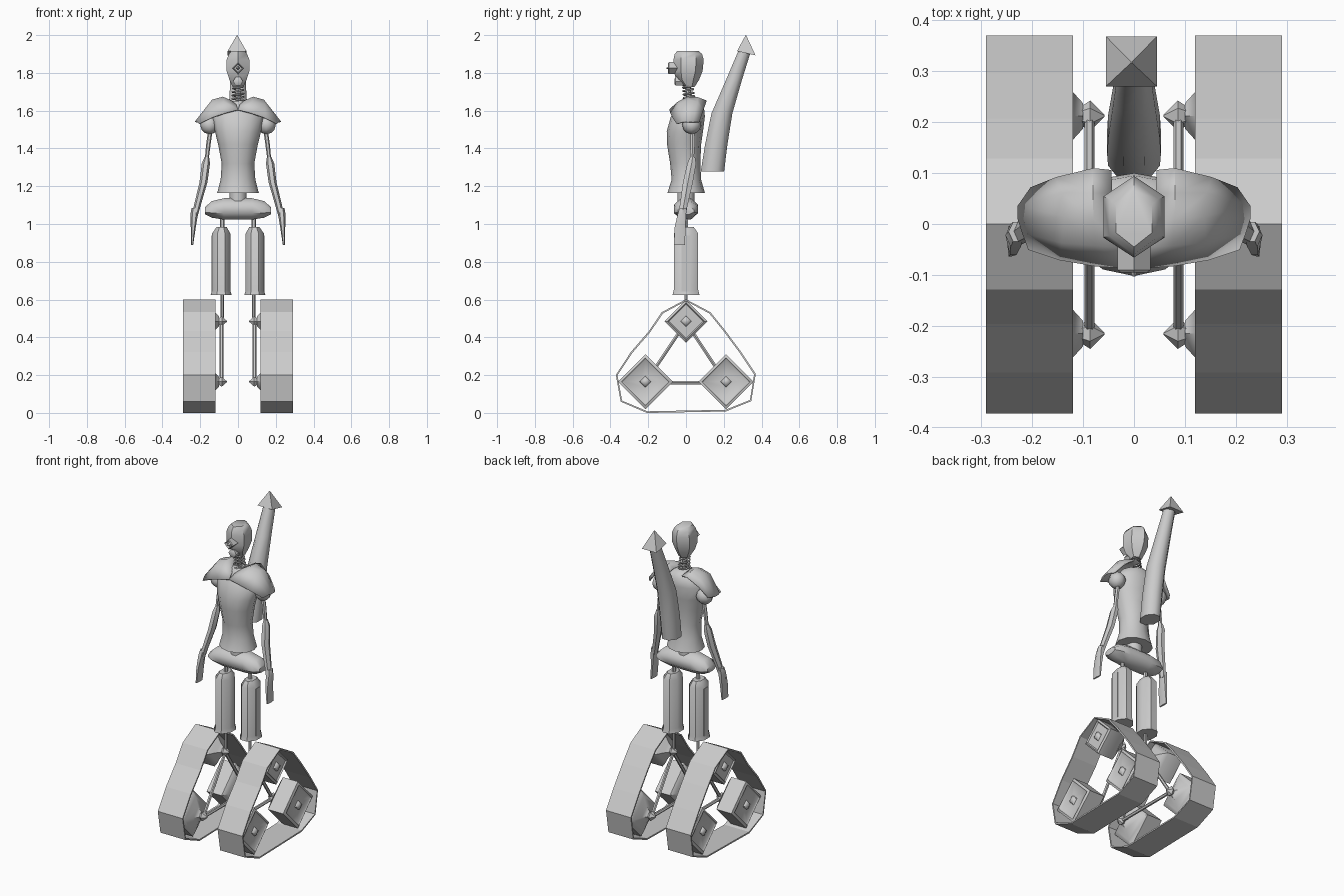
import bpy, bmesh, math
from mathutils import Vector

if "Cube" in bpy.data.objects:
    bpy.data.objects.remove(bpy.data.objects["Cube"])


def finish(name, bm, mirror=False, angle=40, solid=0):
    bmesh.ops.recalc_face_normals(bm, faces=bm.faces)
    me = bpy.data.meshes.new(name)
    bm.to_mesh(me)
    bm.free()
    ob = bpy.data.objects.new(name, me)
    bpy.context.collection.objects.link(ob)
    if angle:
        me.shade_smooth()
        me.set_sharp_from_angle(angle=math.radians(angle))
    if solid:
        m = ob.modifiers.new("thickness", 'SOLIDIFY')
        m.thickness = solid
        m.offset = 0
    if mirror:
        m = ob.modifiers.new("mirror", 'MIRROR')
        m.use_mirror_merge = False
    return ob


def skin(name, rings, **kw):
    """Closed rings of points bridged in order, ends capped."""
    bm = bmesh.new()
    vs = [[bm.verts.new(p) for p in r] for r in rings]
    n = len(vs[0])
    for a, b in zip(vs, vs[1:]):
        for i in range(n):
            bm.faces.new((a[i], a[(i + 1) % n], b[(i + 1) % n], b[i]))
    bm.faces.new(vs[0])
    bm.faces.new(vs[-1])
    return finish(name, bm, **kw)


def stack(name, axis, rows, n, phase=0.0, **kw):
    """Rows of (position on axis, centre 1, centre 2, radius 1, radius 2)."""
    rings = []
    for a, c1, c2, r1, r2 in rows:
        ring = []
        for i in range(n):
            t = 2 * math.pi * (i + phase) / n
            p, q = c1 + r1 * math.cos(t), c2 + r2 * math.sin(t)
            ring.append((p, q, a) if axis == 'z' else (a, p, q))
        rings.append(ring)
    return skin(name, rings, **kw)


def rod(name, a, b, r, n=6, **kw):
    a, b = Vector(a), Vector(b)
    q = (b - a).to_track_quat('Z', 'Y')
    rings = [[c + q @ Vector((r * math.cos(2 * math.pi * i / n), r * math.sin(2 * math.pi * i / n), 0))
              for i in range(n)] for c in (a, b)]
    return skin(name, rings, **kw)


# Crawler tracks: thin faceted belts
outline = [(0, .597), (.126, .53), (.203, .435), (.292, .315), (.365, .205), (.342, .065), (.21, .012),
           (-.205, .004), (-.342, .062), (-.367, .2), (-.288, .32), (-.193, .43), (-.125, .53)]
bm = bmesh.new()
belt = [[bm.verts.new((x, y, z)) for y, z in outline] for x in (.12, .29)]
for i in range(len(outline)):
    j = (i + 1) % len(outline)
    bm.faces.new((belt[0][i], belt[0][j], belt[1][j], belt[1][i]))
finish("track_belt", bm, mirror=True, angle=0, solid=.009)

# Diamond wheels, joints and the triangular bogie frame
hubs = [(0, .485, .113), (-.215, .165, .145), (.212, .165, .145)]
for y, z, r in hubs:
    prof = [(.1, .025), (.12, .047), (.14, r * .75), (.16, r), (.262, r), (.27, r * .87),
            (.262, r * .8), (.262, .03), (.275, .022), (.28, .004)]
    stack("track_wheel", 'x', [(x, y, z, q, q) for x, q in prof], 4, mirror=True, angle=50)
    stack("wheel_joint", 'x', [(.058, y, z, .002, .002), (.086, y, z, .03, .03), (.114, y, z, .012, .012)],
          6, mirror=True)
for i in range(3):
    (y0, z0, _), (y1, z1, _) = hubs[i], hubs[(i + 1) % 3]
    rod("bogie_strut", (.087, y0, z0 - .005), (.087, y1, z1 - .005), .01, mirror=True)

# Legs
rod("shin_rod", (.083, 0, .485), (.083, 0, .65), .009, mirror=True)
rod("hip_rod", (.083, 0, .96), (.083, 0, 1.05), .012, mirror=True)
stack("thigh", 'z', [(.625, .089, 0, .06, .077), (.65, .089, 0, .052, .07), (.95, .089, 0, .052, .07),
                     (.983, .087, 0, .03, .045)], 8, .5, mirror=True)
bpy.ops.mesh.primitive_cube_add(size=1, location=(.134, 0, .79))
panel = bpy.context.object
panel.name = "thigh_panel"
panel.scale = (.01, .045, .3)
bpy.ops.object.transform_apply(location=True, rotation=False, scale=True)
panel.modifiers.new("mirror", 'MIRROR')

# Pelvis and waist
half = [(.175, 1.07, .045, .02), (.14, 1.077, .064, .047), (.075, 1.08, .068, .061)]
rows = [(-x, 0, z, ry, rz) for x, z, ry, rz in half] + [(x, 0, z, ry, rz) for x, z, ry, rz in reversed(half)]
stack("pelvis", 'x', rows, 8, .5, angle=50)
rod("waist", (0, 0, 1.1), (0, 0, 1.2), .046, 10)

# Torso
torso = [(1.165, .11, -.098, .1), (1.235, .092, -.076, .08), (1.32, .086, -.084, .076), (1.42, .105, -.1, .08),
         (1.49, .122, -.102, .09), (1.57, .138, -.08, .1), (1.62, .1, -.045, .095), (1.65, .045, -.025, .065)]
stack("torso", 'z', [(z, 0, (f + b) / 2, w, (b - f) / 2) for z, w, f, b in torso], 12, angle=50)

# Shoulder mantle plates: front, crown and back points at each station
stations = [
    [(0, -.085, 1.605), (.01, -.045, 1.63), (.035, .0, 1.65), (.045, .06, 1.65), (.045, .105, 1.645)],
    [(.075, -.08, 1.585), (.075, -.04, 1.645), (.08, .01, 1.67), (.08, .06, 1.668), (.08, .108, 1.65)],
    [(.145, -.068, 1.56), (.14, -.035, 1.63), (.135, .015, 1.655), (.14, .06, 1.645), (.15, .09, 1.6)],
    [(.205, -.048, 1.53), (.217, -.015, 1.54), (.225, .01, 1.54), (.225, .035, 1.54), (.2, .07, 1.54)]]
bm = bmesh.new()
g = [[bm.verts.new(p) for p in s] for s in stations]
for a, b in zip(g, g[1:]):
    for i in range(4):
        bm.faces.new((a[i], a[i + 1], b[i + 1], b[i]))
finish("shoulder_mantle", bm, mirror=True, solid=.008)

# Arms
bm = bmesh.new()
bmesh.ops.create_uvsphere(bm, u_segments=8, v_segments=6, radius=.05)
bmesh.ops.translate(bm, verts=bm.verts, vec=(.15, .03, 1.525))
finish("shoulder_ball", bm, mirror=True, angle=60)
stack("upper_arm", 'z', [(1.51, .145, .035, .009, .009), (1.47, .15, .035, .012, .013),
                         (1.42, .157, .035, .012, .014), (1.3, .17, .03, .009, .01)], 6, mirror=True)
stack("forearm", 'z', [(1.355, .165, .035, .012, .015), (1.32, .17, .03, .022, .027), (1.22, .183, .01, .021, .03),
                       (1.1, .215, -.012, .018, .024), (1.05, .226, -.02, .015, .022)], 6, mirror=True)
stack("hand", 'z', [(1.085, .228, -.015, .018, .022), (1.05, .232, -.022, .02, .026), (.98, .237, -.032, .013, .033),
                    (.89, .243, -.034, .006, .034)], 6, mirror=True)

# Coiled neck around a core
rod("neck_core", (0, .02, 1.62), (0, .008, 1.76), .014, 8)
cu = bpy.data.curves.new("neck_spring", 'CURVE')
cu.dimensions = '3D'
cu.bevel_depth = .005
cu.bevel_resolution = 0
sp = cu.splines.new('POLY')
N = 60
sp.points.add(N)
for i in range(N + 1):
    t = i / N
    a = 2 * math.pi * 6 * t
    r = .033 - .006 * t
    sp.points[i].co = (r * math.cos(a), .02 - .012 * t + r * math.sin(a), 1.635 + .11 * t, 1)
bpy.context.collection.objects.link(bpy.data.objects.new("neck_spring", cu))

# Six-sided head, mouth piece and single eye
head = [(1.725, .028, -.01, .045), (1.765, .046, -.052, .07), (1.81, .06, -.065, .088),
        (1.87, .06, -.066, .094), (1.9, .048, -.06, .085), (1.917, .035, -.045, .065)]
stack("head", 'z', [(z, 0, (f + b) / 2, w / .866, (b - f) / 2) for z, w, f, b in head], 6, .5, angle=50)


def facing_front(name, prof, z, n):
    skin(name, [[(r * math.cos(2 * math.pi * i / n), y, z + r * math.sin(2 * math.pi * i / n))
                 for i in range(n)] for y, r in prof])


facing_front("eye_socket", [(-.03, .032), (-.09, .032), (-.095, .026), (-.08, .022), (-.08, .012), (-.103, .003)],
             1.825, 4)
facing_front("mouth_piece", [(-.01, .026), (-.055, .026), (-.06, .018)], 1.755, 6)

# Smokestack on the back with a pyramid cap
stack("back_stack", 'z', [(1.278, 0, .14, .055, .067), (1.42, 0, .16, .057, .064), (1.585, 0, .19, .055, .06),
                          (1.76, 0, .253, .044, .046), (1.92, 0, .312, .034, .036)], 8, .5, angle=50)
base = [(-.055, .27, 1.915), (.045, .27, 1.915), (.045, .368, 1.893), (-.055, .368, 1.893)]
skin("stack_cap", [base, [(-.005 + dx * .001, .317 + dy * .001, 2.0)
                          for dx, dy in ((-1, -1), (1, -1), (1, 1), (-1, 1))]], angle=0)
